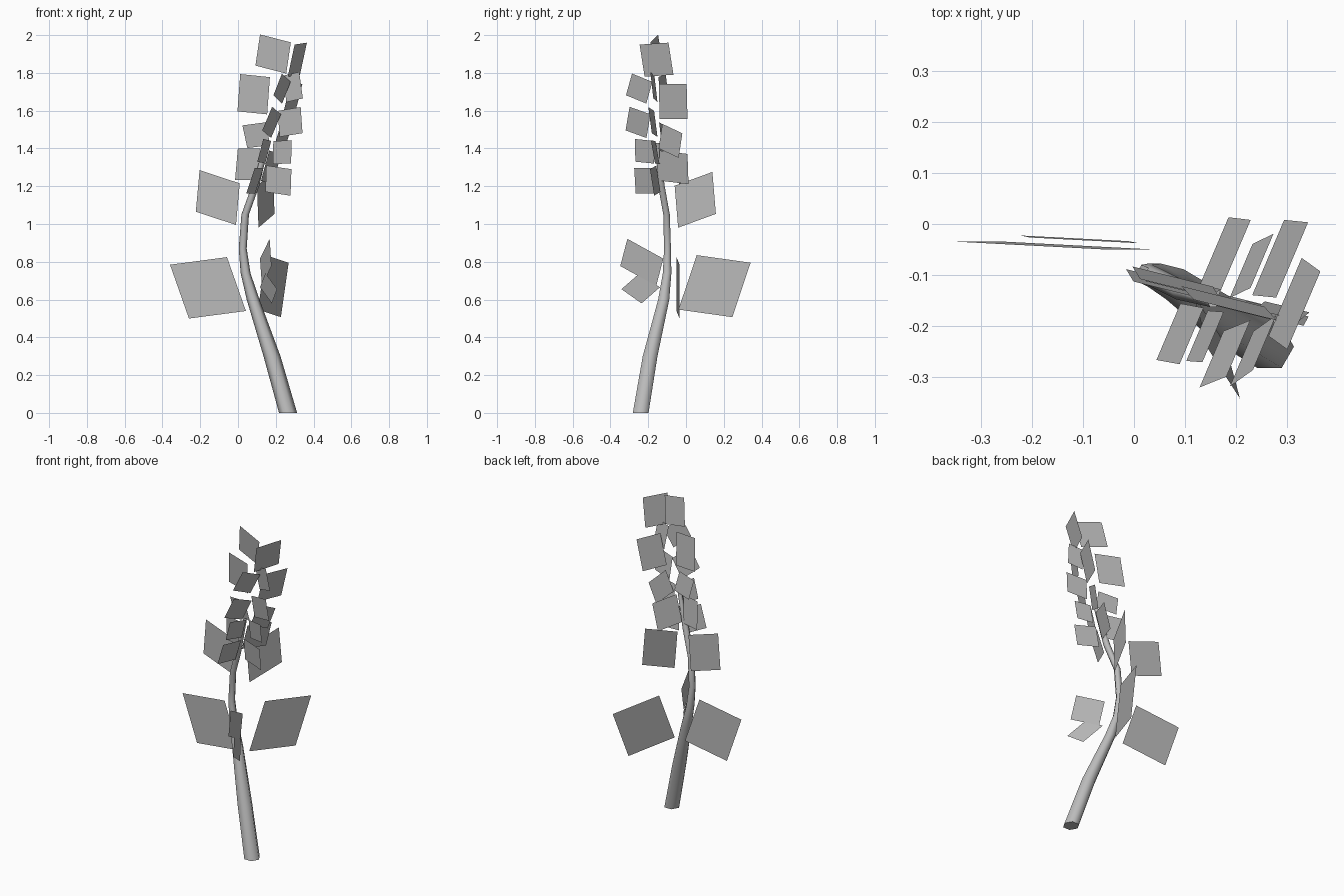
import bpy
import bmesh
from math import cos, sin, pi, radians
from mathutils import Vector

cube = bpy.data.objects.get("Cube")
if cube:
    bpy.data.objects.remove(cube, do_unlink=True)

# Single neutral grey for the whole plant
grey = bpy.data.materials.new("plain_grey")
grey.use_nodes = True
grey.diffuse_color = (0.5, 0.5, 0.5, 1)
grey.node_tree.nodes["Principled BSDF"].inputs["Base Color"].default_value = (0.5, 0.5, 0.5, 1)


def add_object(name, bm):
    """Turn a bmesh into a named, coloured object in the scene."""
    mesh = bpy.data.meshes.new(name)
    bm.to_mesh(mesh)
    bm.free()
    mesh.materials.append(grey)
    obj = bpy.data.objects.new(name, mesh)
    bpy.context.collection.objects.link(obj)
    return obj


def add_stem(name, path, sides):
    """Loft horizontal rings along a path of (x, y, z, radius)."""
    bm = bmesh.new()
    rings = []
    for x, y, z, radius in path:
        angles = [2 * pi * i / sides for i in range(sides)]
        rings.append([bm.verts.new((x + radius * cos(a), y + radius * sin(a), z))
                      for a in angles])
    for low, high in zip(rings, rings[1:]):
        for i in range(sides):
            j = (i + 1) % sides
            bm.faces.new((low[i], low[j], high[j], high[i]))
    bm.faces.new(rings[0][::-1])
    bm.faces.new(rings[-1])
    for face in bm.faces:
        face.smooth = len(face.verts) == 4
    return add_object(name, bm)


def add_card(name, yaw, centre, top_edge, side_edge, lean):
    """Flat leaf: edges are (along, up) in the leaf plane, lean pushes the top outwards."""
    along = Vector((cos(radians(yaw)), sin(radians(yaw)), 0))
    outward = Vector((sin(radians(yaw)), -cos(radians(yaw)), 0))
    up = Vector((0, 0, 1))
    across = along * top_edge[0] + up * top_edge[1]
    rise = along * side_edge[0] + up * side_edge[1] + outward * lean
    bm = bmesh.new()
    corners = [bm.verts.new(Vector(centre) + across * s + rise * t)
               for s, t in ((-.5, -.5), (.5, -.5), (.5, .5), (-.5, .5))]
    bm.faces.new(corners)
    return add_object(name, bm)


def add_group(name, yaw, cards):
    for number, (centre, top_edge, side_edge, lean) in enumerate(cards, 1):
        add_card(f"{name}_{number}", yaw, centre, top_edge, side_edge, lean)


# Curved, tapering stem
add_stem("stem", [
    (.265, -.24, 0, .048),
    (.18, -.19, .3, .045),
    (.08, -.118, .6, .034),
    (.04, -.1, .74, .026),
    (.025, -.098, .87, .021),
    (.038, -.103, 1.05, .02),
    (.092, -.13, 1.2, .02),
    (.155, -.152, 1.43, .012),
], 6)

# Large leaves low on the stem
add_group("right_leaf", -3, [
    ((-.159, -.042, .662), (.302, .04), (-.1, .285), .005),
    ((-.107, -.03, 1.14), (.213, -.07), (.02, .22), .003),
])
add_group("back_leaf", 67, [
    ((.187, .151, .671), (.31, -.04), (.105, .288), 0),
    ((.147, .049, 1.128), (.217, .073), (-.02, .222), 0),
])
add_group("front_leaf", 105, [
    ((.147, -.234, .797), (.197, -.105), (.039, .144), 0),
    ((.162, -.24, .66), (.11, -.075), (.11, .085), -.035),
])

# Petals spreading across the flower spike, top to bottom
add_group("cross_petal", -14, [
    ((.186, -.155, 1.9), (.168, -.042), (.03, .165), .02),
    ((.29, -.17, 1.725), (.09, .02), (-.015, .14), .02),
    ((.083, -.115, 1.687), (.162, -.016), (.02, .197), .02),
    ((.276, -.175, 1.54), (.125, .02), (-.005, .138), .02),
    ((.097, -.12, 1.47), (.125, .016), (-.022, .12), .02),
    ((.234, -.163, 1.38), (.1, .005), (.008, .122), .02),
    ((.05, -.115, 1.316), (.12, 0), (.02, .165), .02),
    ((.214, -.163, 1.23), (.137, -.02), (.01, .14), .02),
])

# Petals along the depth of the flower spike, leaning outwards
add_group("side_petal", 67, [
    ((.314, -.156, 1.87), (.166, .01), (-.01, .17), .044),
    ((.233, -.248, 1.717), (.117, -.044), (.047, .115), .029),
    ((.286, -.068, 1.648), (.16, 0), (.014, .185), .045),
    ((.178, -.254, 1.538), (.12, -.04), (.04, .125), .04),
    ((.23, -.082, 1.44), (.115, -.05), (.034, .13), .03),
    ((.139, -.22, 1.385), (.107, -.01), (.01, .12), .03),
    ((.175, -.064, 1.3), (.162, -.018), (.012, .16), .042),
    ((.09, -.215, 1.23), (.12, 0), (.01, .135), .045),
])
